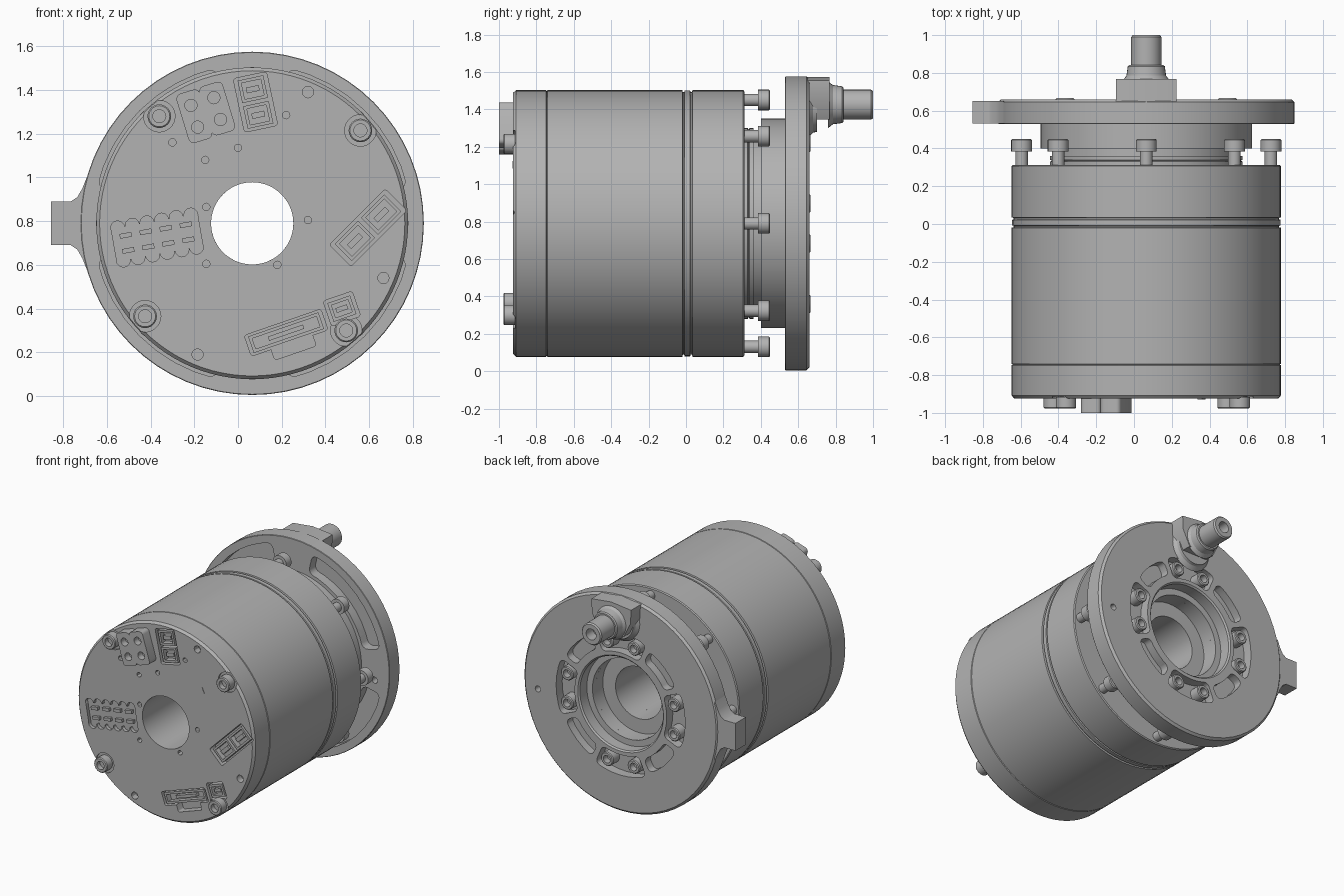
import bpy, bmesh
from math import sin, cos, pi, radians

old = bpy.data.objects.get("Cube")
if old:
    bpy.data.objects.remove(old)

CX, CZ = 0.065, 0.79      # main axis, running along y
FACE = -0.925             # front face of the housing

grey = bpy.data.materials.new("machined_grey")
grey.use_nodes = True
grey.diffuse_color = (0.45, 0.45, 0.45, 1)
grey.node_tree.nodes["Principled BSDF"].inputs["Base Color"].default_value = (0.45, 0.45, 0.45, 1)
parts = []


def finish(name, bm):
    bmesh.ops.recalc_face_normals(bm, faces=bm.faces)
    mesh = bpy.data.meshes.new(name)
    bm.to_mesh(mesh)
    bm.free()
    mesh.materials.append(grey)
    ob = bpy.data.objects.new(name, mesh)
    bpy.context.collection.objects.link(ob)
    parts.append(ob)
    return ob


def lathe(name, profile, cx=CX, cz=CZ, seg=64):
    """Revolve a closed (y, radius) loop around an axis parallel to y."""
    bm = bmesh.new()
    rings = []
    for i in range(seg):
        a = 2 * pi * i / seg
        rings.append([bm.verts.new((cx + r * cos(a), y, cz + r * sin(a))) for y, r in profile])
    n = len(profile)
    for i in range(seg):
        a, b = rings[i], rings[(i + 1) % seg]
        for j in range(n):
            k = (j + 1) % n
            if profile[j][1] + profile[k][1] > 0:
                bm.faces.new((a[j], a[k], b[k], b[j]))
    bmesh.ops.remove_doubles(bm, verts=bm.verts, dist=1e-5)
    return finish(name, bm)


def prism(name, outline, y0, y1, corners=(), bevel=0):
    """Extrude an (x, z) outline along y, rounding the listed corners."""
    bm = bmesh.new()
    a = [bm.verts.new((x, y0, z)) for x, z in outline]
    b = [bm.verts.new((x, y1, z)) for x, z in outline]
    bm.faces.new(a)
    bm.faces.new(b)
    n = len(a)
    for i in range(n):
        j = (i + 1) % n
        bm.faces.new((a[i], a[j], b[j], b[i]))
    if bevel:
        edges = [bm.edges.get((a[i], b[i])) for i in corners]
        bmesh.ops.bevel(bm, geom=edges, offset=bevel, segments=4, profile=0.5, affect='EDGES')
    return finish(name, bm)


def turn(cx, cz, u, v, deg):
    t = radians(deg)
    return cx + u * cos(t) - v * sin(t), cz + u * sin(t) + v * cos(t)


def box(name, cx, cz, w, h, deg, y0, y1, bevel=0):
    pts = [turn(cx, cz, u * w / 2, v * h / 2, deg) for u, v in ((-1, -1), (1, -1), (1, 1), (-1, 1))]
    return prism(name, pts, y0, y1, range(4), bevel)


def disc(name, cx, cz, r, y0, y1, seg=20):
    pts = [turn(cx, cz, r, 0, 360 * i / seg) for i in range(seg)]
    return prism(name, pts, y0, y1)


def arc(name, r0, r1, mid, half, y0, y1, bevel, n=8):
    angles = [mid - half + 2 * half * i / n for i in range(n + 1)]
    pts = [turn(CX, CZ, r1, 0, a) for a in angles] + [turn(CX, CZ, r0, 0, a) for a in reversed(angles)]
    return prism(name, pts, y0, y1, (0, n, n + 1, 2 * n + 1), bevel)


def cut(target, cutters):
    bpy.context.view_layer.objects.active = target
    for c in cutters:
        mod = target.modifiers.new("cut", 'BOOLEAN')
        mod.operation, mod.solver, mod.object = 'DIFFERENCE', 'EXACT', c
        bpy.ops.object.modifier_apply(modifier=mod.name)
        parts.remove(c)
        bpy.data.objects.remove(c)


def screw(name, cx, cz, y_root, y_neck, y_top, r_stem, r_head):
    """Socket head screw; the head may point either way along y."""
    s = 1 if y_top > y_neck else -1
    h = abs(y_top - y_neck)
    lathe(name, [(y_root, 0), (y_root, r_stem), (y_neck, r_stem), (y_neck, r_head),
                 (y_top - s * 0.006, r_head), (y_top, r_head - 0.006),
                 (y_top, r_head * 0.55), (y_top - s * h * 0.6, r_head * 0.55),
                 (y_top - s * h * 0.6, 0)], cx, cz, 24)


# Motor housing with chamfered rims and fine grooves
housing = lathe("housing", [
    (FACE, 0.188), (FACE, 0.698), (-0.908, 0.713), (-0.748, 0.713), (-0.744, 0.707),
    (-0.74, 0.713), (-0.02, 0.713), (-0.017, 0.702), (-0.01, 0.702), (-0.007, 0.711),
    (0.022, 0.711), (0.025, 0.702), (0.032, 0.702), (0.035, 0.713), (0.306, 0.713),
    (0.312, 0.706), (0.312, 0.188)], seg=96)

# Output hub between housing and flange
lathe("output_hub", [
    (0.312, 0.188), (0.312, 0.51), (0.33, 0.51), (0.335, 0.5), (0.34, 0.51), (0.36, 0.51),
    (0.36, 0.495), (0.40, 0.495), (0.40, 0.56), (0.53, 0.56), (0.53, 0.29), (0.45, 0.29),
    (0.45, 0.188)], seg=72)

# Mounting flange with pockets on both faces
flange = lathe("flange", [
    (0.53, 0.29), (0.53, 0.782), (0.533, 0.785), (0.645, 0.785), (0.66, 0.77),
    (0.66, 0.345), (0.65, 0.335), (0.57, 0.335), (0.57, 0.29)], seg=64)
cutters = [disc("pin_hole", *turn(CX, CZ, 0.67, 0, -6), 0.022, 0.5, 0.7)]
for q in range(4):
    cutters.append(arc("front_pocket", 0.585, 0.728, 45 + 90 * q, 32, 0.5, 0.60, 0.04))
    cutters.append(arc("screw_pocket", 0.372, 0.52, 90 * q, 23, 0.59, 0.7, 0.035, 6))
    cutters.append(arc("slot", 0.40, 0.50, 45 + 90 * q, 17, 0.60, 0.7, 0.035, 4))
cut(flange, cutters)
for q in range(4):
    for d in (-14, 14):
        x, z = turn(CX, CZ, 0.443, 0, 90 * q + d)
        screw("flange_screw", x, z, 0.585, 0.59, 0.666, 0.03, 0.05)

# Side tab with flared root
half = [(-0.855, 0.10), (-0.765, 0.10), (-0.735, 0.12), (-0.712, 0.16), (-0.69, 0.215), (-0.66, 0.10)]
tab = prism("side_tab", [(x, CZ + z) for x, z in half] + [(x, CZ - z) for x, z in reversed(half)],
            0.532, 0.652)

# Cable outlet block, collar and stub on the back
outlet = [(-0.16, 0.10), (-0.155, 0.0), (-0.10, -0.11), (0.10, -0.11), (0.155, 0.0), (0.16, 0.10)]
prism("outlet_block", [(CX + x, 1.455 + z) for x, z in outlet] + [(CX, 1.573)], 0.64, 0.768)
lathe("outlet_foot", [(0.655, 0), (0.655, 0.16), (0.68, 0.135), (0.70, 0.13), (0.70, 0)], CX, 1.41, 32)
lathe("outlet_collar", [(0.76, 0), (0.76, 0.125), (0.785, 0.105), (0.835, 0.098), (0.842, 0.09),
                        (0.842, 0)], CX, 1.425, 32)
lathe("outlet_stub", [(0.84, 0), (0.84, 0.08), (0.99, 0.08), (1.0, 0.072), (1.0, 0.04),
                      (0.92, 0.04), (0.92, 0)], CX, 1.425, 32)

# Eight long screws standing out of the back of the housing
for i in range(8):
    x, z = turn(CX, CZ, 0.66, 0, 45 * i)
    screw("housing_screw", x, z, 0.30, 0.385, 0.45, 0.033, 0.055)

# Front cap screws sitting in shallow rings
cutters = []
for x, z in ((-0.36, 1.28), (0.56, 1.215), (-0.425, 0.365), (0.495, 0.3)):
    cutters.append(disc("screw_seat", x, z, 0.072, -1, FACE + 0.012, 28))
    screw("cap_screw", x, z, FACE + 0.03, FACE + 0.01, -0.977, 0.04, 0.054)

# Small holes in the front face
for x, z in ((-0.3, 1.16), (-0.15, 1.08), (0, 1.135), (0.22, 1.285), (-0.145, 0.865), (0.32, 0.805),
             (0.18, 0.6), (-0.145, 0.605)):
    cutters.append(disc("small_hole", x, z, 0.017, -1, FACE + 0.04, 12))
for x, z in ((0.32, 1.39), (0.665, 0.54), (-0.185, 0.19)):
    cutters.append(disc("dowel_hole", x, z, 0.026, -1, FACE + 0.05, 12))

# Recessed sockets: centre, size, angle
SINK = FACE + 0.06
for x, z, w, h, deg in ((0.08, 1.345, 0.155, 0.25, 12), (0.595, 0.77, 0.36, 0.14, 45),
                        (0.22, 0.29, 0.37, 0.10, 19), (0.25, 0.235, 0.2, 0.08, 19),
                        (0.475, 0.4, 0.14, 0.12, 19)):
    cutters.append(box("socket_recess", x, z, w, h, deg, -1, SINK, 0.012))

# Scalloped pin field recess
for i in range(6):
    for v in (-0.075, 0.075):
        x, z = turn(-0.37, 0.725, -0.17 + 0.068 * i, v, 10)
        cutters.append(disc("scallop", x, z, 0.032, -1, FACE + 0.025, 12))
cutters.append(box("pin_field", -0.37, 0.725, 0.40, 0.15, 10, -1, FACE + 0.025))
cut(housing, cutters)

# Pins in the scalloped field
for i in range(4):
    for v in (-0.035, 0.035):
        x, z = turn(-0.37, 0.725, -0.14 + 0.093 * i, v, 10)
        box("field_pin", x, z, 0.055, 0.022, 10, FACE + 0.003, FACE + 0.03)


def socket(name, cx, cz, w, h, deg):
    shell = box(name, cx, cz, w, h, deg, FACE + 0.004, SINK + 0.005)
    cut(shell, [box("mouth", cx, cz, w - 0.03, h - 0.03, deg, -1, FACE + 0.045)])
    box(name + "_tongue", cx, cz, w * 0.5, h * 0.25, deg, FACE + 0.012, SINK)


# Socket inserts
for v in (-0.06, 0.06):
    socket("upper_socket", *turn(0.08, 1.345, 0, v, 12), 0.12, 0.105, 12)
for u in (-0.085, 0.085):
    socket("right_socket", *turn(0.595, 0.77, u, 0, 45), 0.15, 0.11, 45)
socket("lower_socket", 0.22, 0.29, 0.34, 0.08, 19)
socket("lower_side_socket", 0.475, 0.4, 0.11, 0.09, 19)

# Protruding four-way power connector
for x, z in ((-0.2, 1.28), (-0.095, 1.315)):
    lobe = box("power_connector", x, z, 0.112, 0.235, 17, -1.0, FACE + 0.01, 0.025)
    cut(lobe, [disc("contact", *turn(x, z, 0, v, 17), 0.028, -1.1, -0.95, 16) for v in (-0.052, 0.052)])

# Thin triangular marker
prism("triangle_marker", [(0.335, 1.09), (0.378, 1.085), (0.36, 1.125)], FACE - 0.003, FACE + 0.002)

# Smooth round surfaces, keep machined edges crisp
bpy.ops.object.select_all(action='DESELECT')
for ob in parts:
    ob.select_set(True)
bpy.context.view_layer.objects.active = housing
bpy.ops.object.shade_smooth_by_angle(angle=radians(30))
